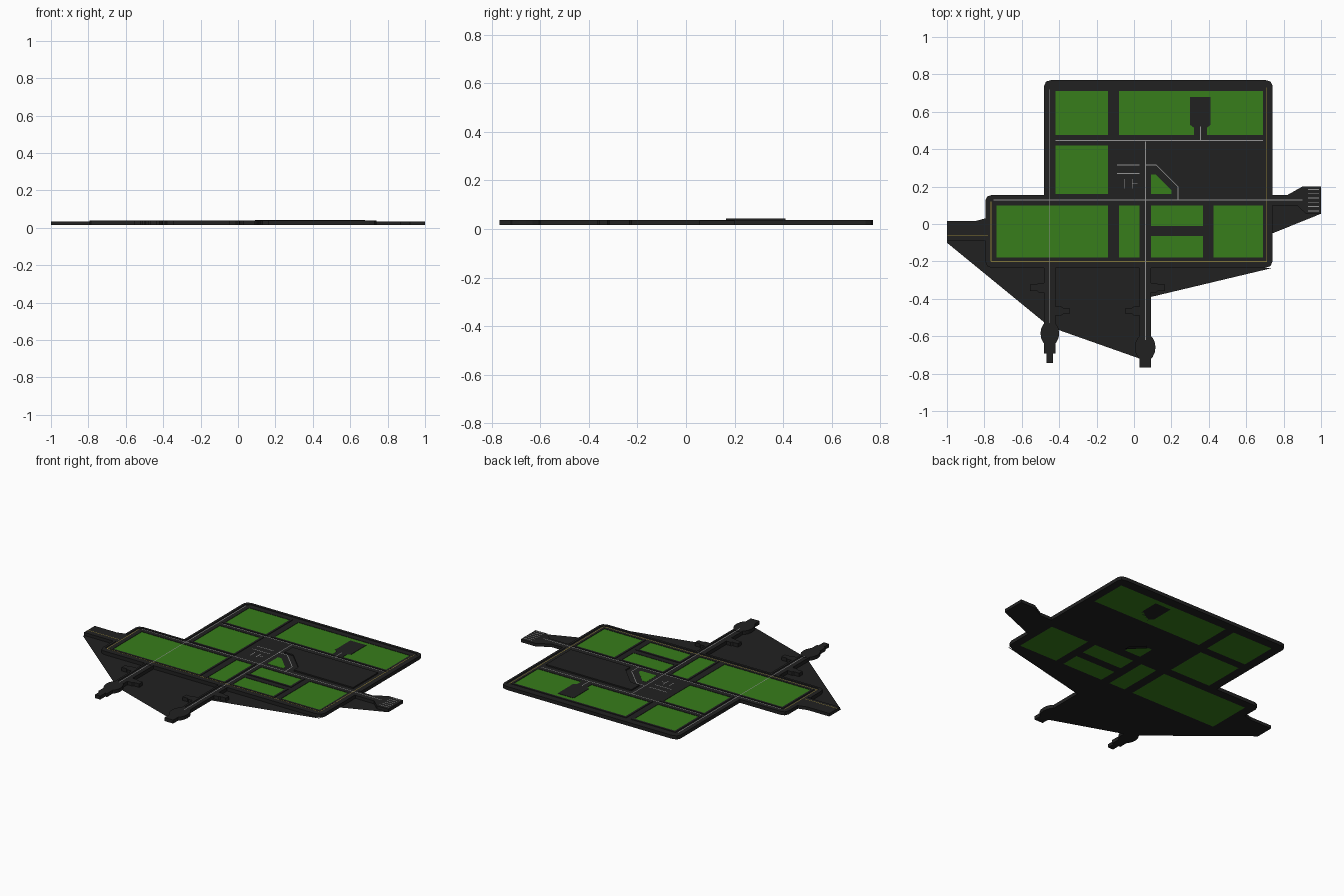
import bpy, bmesh, math

if "Cube" in bpy.data.objects:
    bpy.data.objects.remove(bpy.data.objects["Cube"])

def mat(name, rgb):
    m = bpy.data.materials.new(name)
    m.diffuse_color = (*rgb, 1)
    m.use_nodes = True
    m.node_tree.nodes["Principled BSDF"].inputs["Base Color"].default_value = m.diffuse_color
    return m

ASPHALT = mat("asphalt", (0.015, 0.015, 0.015))
GRASS = mat("grass", (0.038, 0.205, 0.011))
WHITE = mat("white_paint", (0.3, 0.3, 0.3))
YELLOW = mat("yellow_paint", (0.3, 0.23, 0.04))
Z0, ROAD, CURB = 0.016, 0.035, 0.038

def rect(x0, x1, y0, y1):
    return [(x0, y0), (x1, y0), (x1, y1), (x0, y1)]

def slab(name, loops, z0, z1, m=ASPHALT):
    """Extruded flat shape; every loop after the first is a hole."""
    cu = bpy.data.curves.new(name + "_profile", 'CURVE')
    cu.dimensions, cu.fill_mode, cu.extrude = '2D', 'BOTH', (z1 - z0) / 2
    for pts in loops:
        s = cu.splines.new('POLY')
        s.points.add(len(pts) - 1)
        for p, (x, y) in zip(s.points, pts):
            p.co = (x, y, 0, 1)
        s.use_cyclic_u = True
    tmp = bpy.data.objects.new(name + "_tmp", cu)
    bpy.context.collection.objects.link(tmp)
    me = bpy.data.meshes.new_from_object(tmp.evaluated_get(bpy.context.evaluated_depsgraph_get()))
    bpy.data.objects.remove(tmp)
    for v in me.vertices:
        v.co.z += (z0 + z1) / 2
    for p in me.polygons:
        p.use_smooth = False
    me.materials.clear()
    me.materials.append(m)
    o = bpy.data.objects.new(name, me)
    bpy.context.collection.objects.link(o)
    return o

def sheets(name, polys, z, m):
    """Flat polygons at one height in one object."""
    bm = bmesh.new()
    for pts in polys:
        f = bm.faces.new([bm.verts.new((x, y, z)) for x, y in pts])
        f.normal_update()
        if f.normal.z < 0:
            f.normal_flip()
    me = bpy.data.meshes.new(name)
    bm.to_mesh(me)
    bm.free()
    me.materials.append(m)
    bpy.context.collection.objects.link(bpy.data.objects.new(name, me))

def stroke(a, b, w=0.005):
    dx, dy = b[0] - a[0], b[1] - a[1]
    n = math.hypot(dx, dy)
    px, py = -dy / n * w / 2, dx / n * w / 2
    return [(a[0]+px, a[1]+py), (b[0]+px, b[1]+py), (b[0]-px, b[1]-py), (a[0]-px, a[1]-py)]

# Street network with open plots
outline = [(-.48, .155), (-.48, .74), (-.47, .762), (-.44, .77), (.70, .77), (.73, .762), (.74, .74),
           (.74, .155), (.82, .155), (.90, .20), (1, .20), (1, .055), (.92, .055), (.87, .10), (.74, .10),
           (.74, -.20), (.73, -.225), (.70, -.235), (-.76, -.235), (-.785, -.225), (-.795, -.20),
           (-.795, -.09), (-1, -.09), (-1, .015), (-.85, .015), (-.795, .03), (-.795, .125),
           (-.785, .147), (-.76, .155)]
plots = [rect(-.42, -.14, .475, .71), rect(-.08, .69, .475, .71), rect(-.42, -.14, .16, .42),
         rect(-.735, -.14, -.18, .10), rect(-.08, .03, -.18, .10), rect(.09, .37, -.01, .10),
         rect(.09, .37, -.18, -.065), rect(.425, .69, -.18, .10),
         [(.09, .16), (.20, .16), (.20, .18), (.115, .265), (.09, .265)]]
slab("streets", [outline] + plots, Z0, ROAD)
for i, p in enumerate(plots):
    slab(f"grass_plot_{i}", [p], Z0, ROAD + 0.001, GRASS)

# Raised curbs: outer rims and a frame round every rectangular plot
c = 0.014
for i, p in enumerate(plots[:8]):
    (x0, y0), (x1, y1) = p[0], p[2]
    slab(f"plot_curb_{i}", [rect(x0 - c, x1 + c, y0 - c, y1 + c), p], ROAD, CURB)
rims = [[(-.48, .155), (-.48, .74), (-.47, .762), (-.44, .77), (.70, .77), (.73, .762), (.74, .74), (.74, .155),
         (.725, .155), (.725, .735), (.70, .753), (-.44, .753), (-.464, .735), (-.464, .155)],
        [(-.48, .155), (-.76, .155), (-.785, .147), (-.795, .125), (-.795, .03), (-.78, .03), (-.78, .12),
         (-.757, .14), (-.48, .14)],
        [(-.795, -.09), (-.795, -.20), (-.785, -.225), (-.76, -.235), (.70, -.235), (.73, -.225), (.74, -.20),
         (.74, .10), (.725, .10), (.725, -.195), (.70, -.22), (-.757, -.22), (-.78, -.195), (-.78, -.09)]]
for i, r in enumerate(rims):
    slab(f"outer_curb_{i}", [r], ROAD, CURB)

# Raised paved lot with a cut corner, and a low plate beneath the diagonal street
slab("paved_lot", [[(.09, .41), (.68, .41), (.68, .165), (.27, .165), (.27, .21), (.15, .33), (.09, .33)]],
     ROAD, 0.043)
sheets("low_plate", [[(.14, .28), (.16, .30), (.23, .23), (.23, .19)]], 0.0, ASPHALT)

# Dead-end street in the upper plot
slab("dead_end", [[(.32, .47), (.32, .515), (.30, .53), (.30, .68), (.41, .68), (.41, .53), (.39, .515),
                   (.39, .47)]], Z0, CURB)

# Two streets running forward, each with a turning circle and side stubs
def pier(name, x, cy, r, tip_w, tip_y, stubs):
    slab(name, [rect(x - .03, x + .03, cy, -.23)], Z0, ROAD)
    for s in (-1, 1):
        slab(name + "_curb", [rect(*sorted((x + s*.017, x + s*.03)), cy + .04, -.23)], ROAD, CURB)
    circle = [(x + r*math.cos(a*math.pi/8), cy + r*1.35*math.sin(a*math.pi/8)) for a in range(16)]
    slab(name + "_turning_circle", [circle], Z0, CURB)
    slab(name + "_neck", [rect(x - .03, x + .03, min(tip_y + .05, cy), cy)], Z0, CURB)
    slab(name + "_tip", [rect(x - tip_w, x + tip_w, tip_y, cy)], Z0, CURB)
    for s, y in stubs:
        slab(name + "_stub", [[(x + s*.03, y - .025), (x + s*.06, y - .025), (x + s*.07, y - .017),
             (x + s*.105, y - .017), (x + s*.105, y + .017), (x + s*.07, y + .017),
             (x + s*.06, y + .025), (x + s*.03, y + .025)]], Z0, CURB)

pier("left_pier", -.45, -.585, .05, .018, -.742, [(-1, -.34), (1, -.465)])
pier("right_pier", .06, -.66, .055, .03, -.768, [(1, -.34), (-1, -.465)])

# Thin underside web spanning between the streets
sheets("ground_web", [
    [(-1, -.10), (-.45, -.55), (.06, -.73), (.09, -.73), (.09, -.39), (.74, -.235), (-.76, -.235),
     (-.795, -.20), (-.795, -.09), (-1, -.09)],
    [(.74, -.05), (1, .055), (.92, .055), (.87, .10), (.74, .10)],
    [(-.85, .015), (-.795, .02), (-.795, .03)]], Z0, ASPHALT)

# Painted lane lines
white = [((-.45, -.53), (-.45, .72)), ((-.42, .447), (.69, .447)), ((.062, -.62), (.062, .44)),
         ((-.75, .128), (.90, .128)),
         ((.06, .315), (.12, .315)), ((.12, .315), (.235, .20)), ((.235, .20), (.235, .13)),
         ((.355, .45), (.355, .52)), ((-.09, .315), (.03, .315)), ((-.09, .27), (.03, .27)),
         ((-.05, .19), (-.05, .24)), ((-.01, .19), (-.01, .24)), ((-.01, .215), (.02, .215))]
white += [((.93, .07 + i*.023), (.99, .07 + i*.023)) for i in range(6)]
yellow = [((-.765, -.20), (.71, -.20)), ((.707, -.20), (.707, .73)), ((-.765, -.20), (-.765, .12)),
          ((-1, -.06), (-.78, -.06))]
sheets("white_lines", [stroke(*l, 0.004) for l in white], CURB + 0.0005, WHITE)
sheets("yellow_lines", [stroke(*l, 0.004) for l in yellow], CURB + 0.0005, YELLOW)
